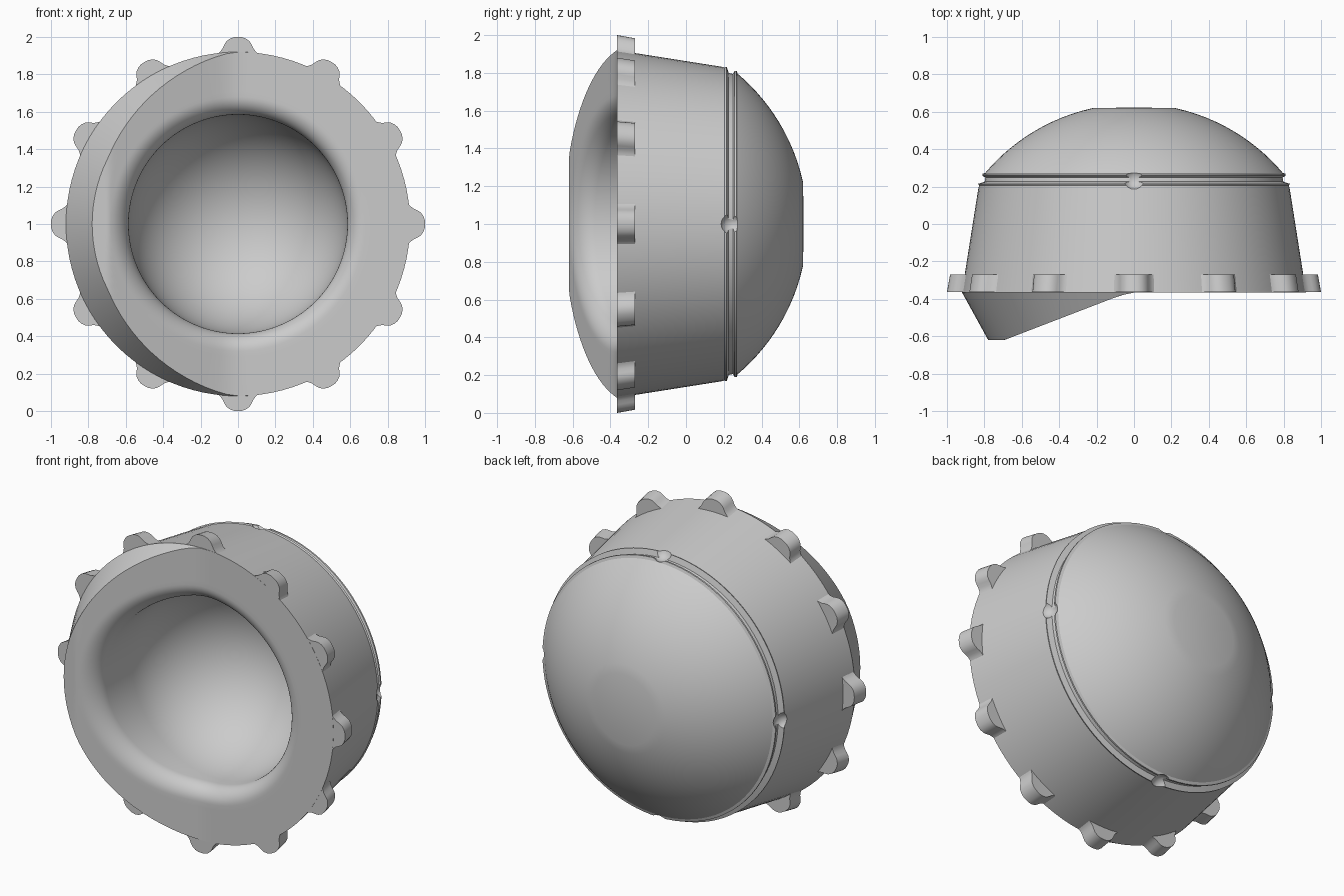
import bpy, bmesh
from math import sin, cos, pi, sqrt, hypot

cube = bpy.data.objects.get("Cube")
if cube:
    bpy.data.objects.remove(cube, do_unlink=True)

SEG = 96        # steps around the axis, which runs along y at z = 1
FRONT = -0.365  # plane of the open end
RIM = 0.92
THROAT = 0.585
FILLET = 0.095
BOWL_Y = -0.22

grey = bpy.data.materials.new("plain grey")
grey.use_nodes = True
colour = (0.6, 0.6, 0.6, 1)
grey.diffuse_color = colour
grey.node_tree.nodes["Principled BSDF"].inputs["Base Color"].default_value = colour


def make_object(name, bm):
    bmesh.ops.remove_doubles(bm, verts=bm.verts, dist=0.0005)
    bmesh.ops.recalc_face_normals(bm, faces=bm.faces)
    mesh = bpy.data.meshes.new(name)
    bm.to_mesh(mesh)
    bm.free()
    mesh.materials.append(grey)
    obj = bpy.data.objects.new(name, mesh)
    bpy.context.collection.objects.link(obj)
    return obj


def activate(obj):
    bpy.ops.object.select_all(action='DESELECT')
    obj.select_set(True)
    bpy.context.view_layer.objects.active = obj


def smooth(obj, angle):
    activate(obj)
    bpy.ops.object.shade_smooth_by_angle(angle=angle)


# Front surface: level on the left half, ramping to a raised lip on the right
def front_y(x):
    s, soft = -x - 0.03, 0.07
    if abs(s) < soft:
        s = (s + soft) ** 2 / (4 * soft)
    return max(FRONT - 0.385 * max(s, 0), -0.62)


def lip_radius(c):
    # where the tapered lip wall meets the front surface
    r = RIM
    for _ in range(20):
        r = RIM - 0.55 * (FRONT - front_y(r * c))
    return r


def section(c):
    """Radius and depth from the back centre, over the outside, into the bowl."""
    pts = [(0, 0.623)]
    for i in range(17):
        r = 0.22 + (0.795 - 0.22) * sin(pi / 2 * i / 16)
        pts.append((r, -0.397 + sqrt(1.082 - r * r)))
    # groove between dome and body
    pts += [(0.812, 0.268), (0.812, 0.258), (0.795, 0.248), (0.8, 0.226),
            (0.835, 0.215), (0.83, 0.205), (RIM, FRONT)]
    # raised lip and front face
    outer, inner = lip_radius(c), THROAT + FILLET
    for i in range(9):
        r = outer + (inner - outer) * i / 8
        pts.append((r, front_y(r * c)))
    # rounded mouth
    for i in range(1, 11):
        a = pi / 2 * i / 10
        r = inner - FILLET * sin(a)
        pts.append((r, front_y(r * c) + FILLET * (1 - cos(a))))
    # hemispherical bowl
    for i in range(21):
        a = pi / 2 * i / 20
        pts.append((THROAT * cos(a), BOWL_Y + THROAT * sin(a)))
    return pts


# Body shell
bm = bmesh.new()
rings = []
for k in range(SEG):
    a = 2 * pi * k / SEG
    rings.append([bm.verts.new((r * cos(a), y, 1 + r * sin(a)))
                  for r, y in section(cos(a))])
for k in range(SEG):
    one, two = rings[k], rings[(k + 1) % SEG]
    for i in range(len(one) - 1):
        bm.faces.new((one[i], one[i + 1], two[i + 1], two[i]))
body = make_object("body_shell", bm)

# Four dimples cut across the groove
for k in range(4):
    a = pi / 2 * k
    bpy.ops.mesh.primitive_uv_sphere_add(
        segments=24, ring_count=12, radius=0.06,
        location=(0.85 * cos(a), 0.243, 1 + 0.85 * sin(a)))
    cutter = bpy.context.object
    cutter.name = "dimple_cutter"
    cutter.hide_render = True
    cutter.data.materials.append(grey)
    activate(body)
    mod = body.modifiers.new("dimple", 'BOOLEAN')
    mod.operation = 'DIFFERENCE'
    mod.solver = 'EXACT'
    mod.object = cutter
    bpy.ops.object.modifier_apply(modifier=mod.name)
    bpy.data.objects.remove(cutter, do_unlink=True)
smooth(body, 0.42)

# Twelve grip knobs around the open end
half = [(0.125, 0.903), (0.1, 0.917), (0.083, 0.937), (0.074, 0.957),
        (0.062, 0.977), (0.042, 0.992), (0.02, 0.999)]
outline = half + [(0, 1)] + [(-t, r) for t, r in reversed(half)]
bm = bmesh.new()
for k in range(12):
    a = 2 * pi * k / 12
    ends = []
    for y, scale in ((FRONT + 0.001, 1), (-0.27, 0.983)):
        ends.append([bm.verts.new((scale * r * cos(a) - t * sin(a), y,
                                   1 + scale * r * sin(a) + t * cos(a)))
                     for t, r in outline])
    n = len(outline)
    for i in range(n):
        j = (i + 1) % n
        bm.faces.new((ends[0][i], ends[0][j], ends[1][j], ends[1][i]))
    bm.faces.new(ends[0])
    bm.faces.new(list(reversed(ends[1])))
smooth(make_object("grip_knobs", bm), 0.7)
